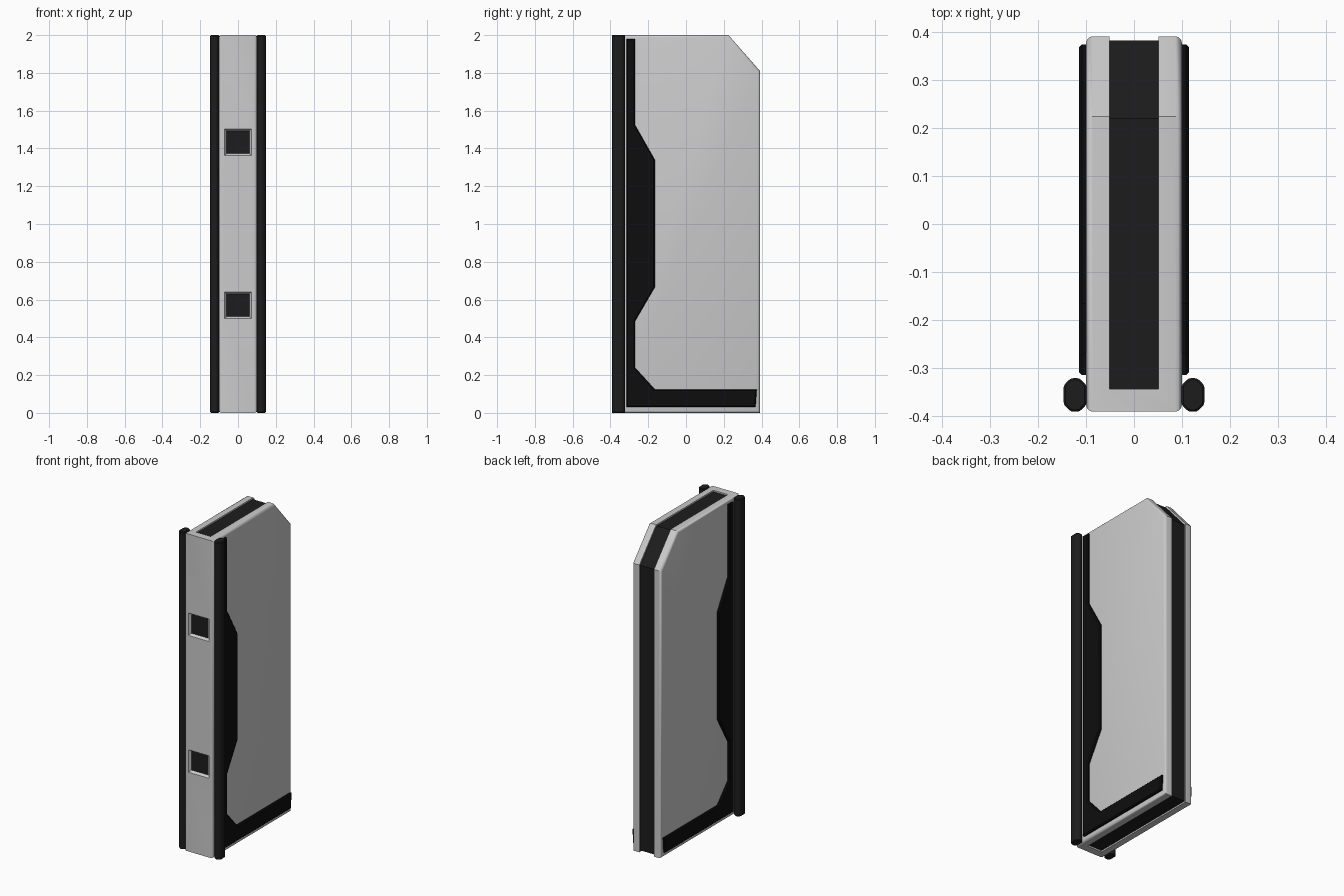
import bpy, bmesh, math

if "Cube" in bpy.data.objects:
    bpy.data.objects.remove(bpy.data.objects["Cube"])

H, D, W = 2.0, 0.392, 0.10        # height, half depth, half width
GROOVE, G = 0.051, 0.010          # groove half width and depth


def material(name, v):
    m = bpy.data.materials.new(name)
    m.diffuse_color = (v, v, v, 1)
    m.use_nodes = True
    m.node_tree.nodes["Principled BSDF"].inputs["Base Color"].default_value = m.diffuse_color
    return m


BLACK = material("black", 0.004)
DARK = material("dark", 0.012)


def finish(bm, name, mat=None):
    me = bpy.data.meshes.new(name)
    bm.to_mesh(me)
    bm.free()
    ob = bpy.data.objects.new(name, me)
    bpy.context.collection.objects.link(ob)
    if mat:
        me.materials.append(mat)
    return ob


def prism(profile, a, b, to_xyz):
    """Extrude a closed 2D profile from a to b along the remaining axis."""
    bm = bmesh.new()
    lo = [bm.verts.new(to_xyz(p, a)) for p in profile]
    hi = [bm.verts.new(to_xyz(p, b)) for p in profile]
    bm.faces.new(lo)
    bm.faces.new(hi)
    for i in range(len(lo)):
        j = (i + 1) % len(lo)
        bm.faces.new((lo[i], lo[j], hi[j], hi[i]))
    bmesh.ops.recalc_face_normals(bm, faces=bm.faces)
    return bm


def along_x(p, t):
    return (t, p[0], p[1])


def along_z(p, t):
    return (p[0], p[1], t)


def bevel_rims(bm, axis, width, segments):
    """Bevel the edges around the end caps facing the given axis."""
    bm.normal_update()
    edges = [e for e in bm.edges
             if sum(abs(f.normal[axis]) > 0.9 for f in e.link_faces) == 1]
    bmesh.ops.bevel(bm, geom=edges, offset=width, segments=segments,
                    profile=0.5, affect='EDGES')


def cut(target, cutter):
    cutter.hide_render = True
    mod = target.modifiers.new("cut", 'BOOLEAN')
    mod.operation, mod.solver, mod.object = 'DIFFERENCE', 'EXACT', cutter
    bpy.context.view_layer.objects.active = target
    bpy.ops.object.modifier_apply(modifier=mod.name)
    bpy.data.objects.remove(cutter)


def smooth(ob):
    bpy.ops.object.select_all(action='DESELECT')
    ob.select_set(True)
    bpy.context.view_layer.objects.active = ob
    bpy.ops.object.shade_smooth_by_angle(angle=math.radians(35))


# Body: side profile with a clipped upper back corner and rounded rims
bm = prism([(-D, 0), (D, 0), (D, 1.81), (0.225, H), (-D, H)], -W, W, along_x)
bevel_rims(bm, 0, 0.014, 3)
body = finish(bm, "body")

# Groove running over the top, down the back and under the base
floor = [(-0.345, H - G), (0.22, H - G), (D - G, 1.806), (D - G, G), (-0.345, G)]
outer = [(-0.345, -0.1), (0.5, -0.1), (0.5, 2.1), (-0.345, 2.1)]
cut(body, finish(prism(floor + outer, -GROOVE, GROOVE, along_x), "groove_cutter"))

# Dark lining on the groove floor
bm = bmesh.new()
e = 0.001
line = [(-0.345, H - G + e), (0.22, H - G + e), (D - G + e, 1.806),
        (D - G + e, G - e), (-0.345, G - e)]
left = [bm.verts.new((-GROOVE, *p)) for p in line]
right = [bm.verts.new((GROOVE, *p)) for p in line]
for i in range(len(line) - 1):
    bm.faces.new((left[i], right[i], right[i + 1], left[i + 1]))
finish(bm, "groove_lining", DARK)

# Two square recesses in the front, each with a dark plate at the bottom
for n, z in (("lower", 0.57), ("upper", 1.432)):
    depth, big, small = 0.016, 0.071, 0.060
    bm = bmesh.new()
    bmesh.ops.create_cube(bm, size=2)
    for v in bm.verts:
        front = v.co.y < 0
        s = big if front else small
        v.co = (v.co.x * s, -D - 0.0005 if front else -D + depth, z + v.co.z * s)
    cut(body, finish(bm, n + "_recess_cutter"))
    bm = bmesh.new()
    y = -D + depth - e
    bm.faces.new([bm.verts.new((sx * small, y, z + sz * small))
                  for sx, sz in ((-1, -1), (1, -1), (1, 1), (-1, 1))])
    finish(bm, n + "_recess_plate", DARK)
smooth(body)

# Black L-shaped side guards and the rounded vertical rails beside the front
guard = [(-0.315, 0.03), (0.368, 0.03), (0.375, 0.125), (-0.165, 0.125),
         (-0.27, 0.24), (-0.27, 0.485), (-0.165, 0.665), (-0.165, 1.34),
         (-0.27, 1.525), (-0.27, 1.98), (-0.315, 1.98)]
c = 0.015
x0, x1, y0, y1 = 0.099, 0.147, -0.392, -0.322
rail = [(x0 + c, y0), (x1 - c, y0), (x1, y0 + c), (x1, y1 - c),
        (x1 - c, y1), (x0 + c, y1), (x0, y1 - c), (x0, y0 + c)]
for side, s in (("right", 1), ("left", -1)):
    bm = prism(guard, s * 0.099, s * 0.115, along_x)
    rim = [ed for ed in bm.edges if all(abs(v.co.x) > 0.11 for v in ed.verts)]
    bmesh.ops.bevel(bm, geom=rim, offset=0.006, segments=1, affect='EDGES')
    finish(bm, side + "_side_guard", BLACK)

    bm = prism([(s * x, y) for x, y in rail], 0, H, along_z)
    corners = [ed for ed in bm.edges
               if abs(ed.verts[0].co.z - ed.verts[1].co.z) > 1]
    bmesh.ops.bevel(bm, geom=corners, offset=0.005, segments=2,
                    profile=0.5, affect='EDGES')
    bevel_rims(bm, 2, 0.004, 1)
    smooth(finish(bm, side + "_rail", DARK))
